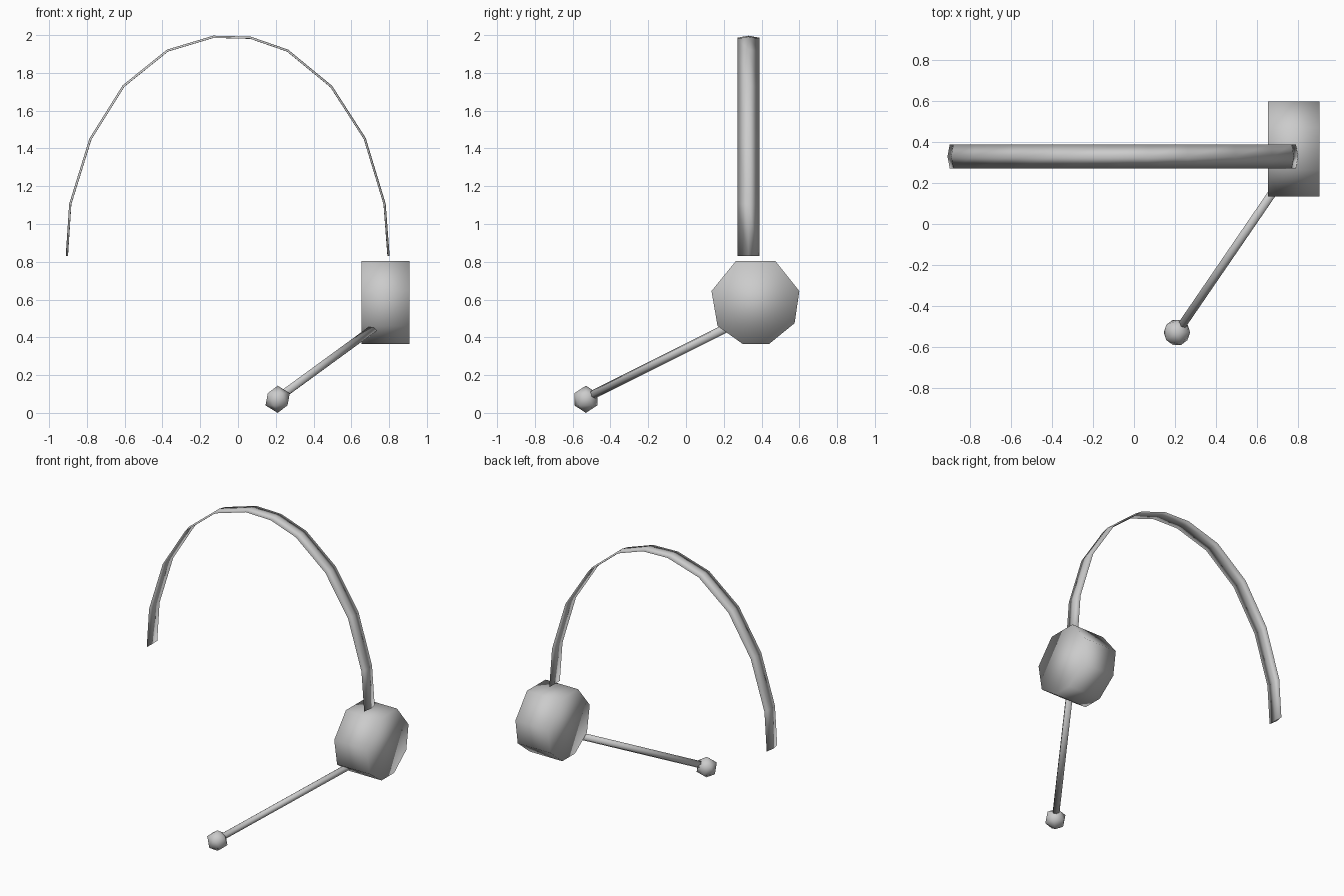
import bpy, bmesh
from mathutils import Vector

if "Cube" in bpy.data.objects:
    bpy.data.objects.remove(bpy.data.objects["Cube"])

grey = bpy.data.materials.new("plain_grey")
grey.diffuse_color = (0.6, 0.6, 0.6, 1)
grey.use_nodes = True
grey.node_tree.nodes["Principled BSDF"].inputs["Base Color"].default_value = grey.diffuse_color


def finish(name, bm):
    """Turn a bmesh into a smooth shaded object."""
    bmesh.ops.recalc_face_normals(bm, faces=bm.faces[:])
    for f in bm.faces:
        f.smooth = True
    mesh = bpy.data.meshes.new(name)
    bm.to_mesh(mesh)
    bm.free()
    mesh.materials.append(grey)
    ob = bpy.data.objects.new(name, mesh)
    bpy.context.collection.objects.link(ob)
    return ob


def loft(name, rings):
    """Skin a row of equal rings and cap both ends."""
    bm = bmesh.new()
    rows = [[bm.verts.new(p) for p in ring] for ring in rings]
    n = len(rows[0])
    for a, b in zip(rows, rows[1:]):
        for i in range(n):
            j = (i + 1) % n
            bm.faces.new((a[i], a[j], b[j], b[i]))
    bm.faces.new(rows[0])
    bm.faces.new(rows[-1])
    return finish(name, bm)


# Headband: thin strip with a slightly domed section, swept along an arch
arch = [(-0.905, 0.83), (-0.887, 1.105), (-0.78, 1.45), (-0.605, 1.73),
        (-0.373, 1.917), (-0.13, 1.99), (0.066, 1.985), (0.262, 1.917),
        (0.493, 1.727), (0.67, 1.452), (0.775, 1.106), (0.796, 0.83)]
section = [(0.272, -0.004), (0.33, 0.007), (0.389, -0.004), (0.33, -0.005)]
band = []
for i, (x, z) in enumerate(arch):
    x0, z0 = arch[max(i - 1, 0)]
    x1, z1 = arch[min(i + 1, len(arch) - 1)]
    out = Vector((z0 - z1, 0, x1 - x0)).normalized()
    band.append([Vector((x, y, z)) + out * d for y, d in section])
loft("headband", band)

# Ear cup: eight sided drum lying along x
outline = [(0.265, 0.805), (0.472, 0.805), (0.60, 0.645), (0.575, 0.475),
           (0.44, 0.365), (0.30, 0.365), (0.167, 0.46), (0.135, 0.645)]
loft("ear_cup", [[(x, y, z) for y, z in outline] for x in (0.655, 0.908)])

# Microphone boom: slim six sided rod
start, end = Vector((0.72, 0.215, 0.45)), Vector((0.21, -0.53, 0.078))
axis = end - start
bm = bmesh.new()
bmesh.ops.create_cone(bm, cap_ends=True, segments=6, radius1=0.024,
                      radius2=0.024, depth=axis.length)
boom = finish("microphone_boom", bm)
boom.rotation_mode = 'QUATERNION'
boom.rotation_quaternion = axis.to_track_quat('Z', 'Y')
boom.location = (start + end) / 2

# Microphone tip: coarse ball
bm = bmesh.new()
bmesh.ops.create_icosphere(bm, subdivisions=1, radius=0.072)
tip = finish("microphone_tip", bm)
tip.location = (0.21, -0.53, 0.072)
